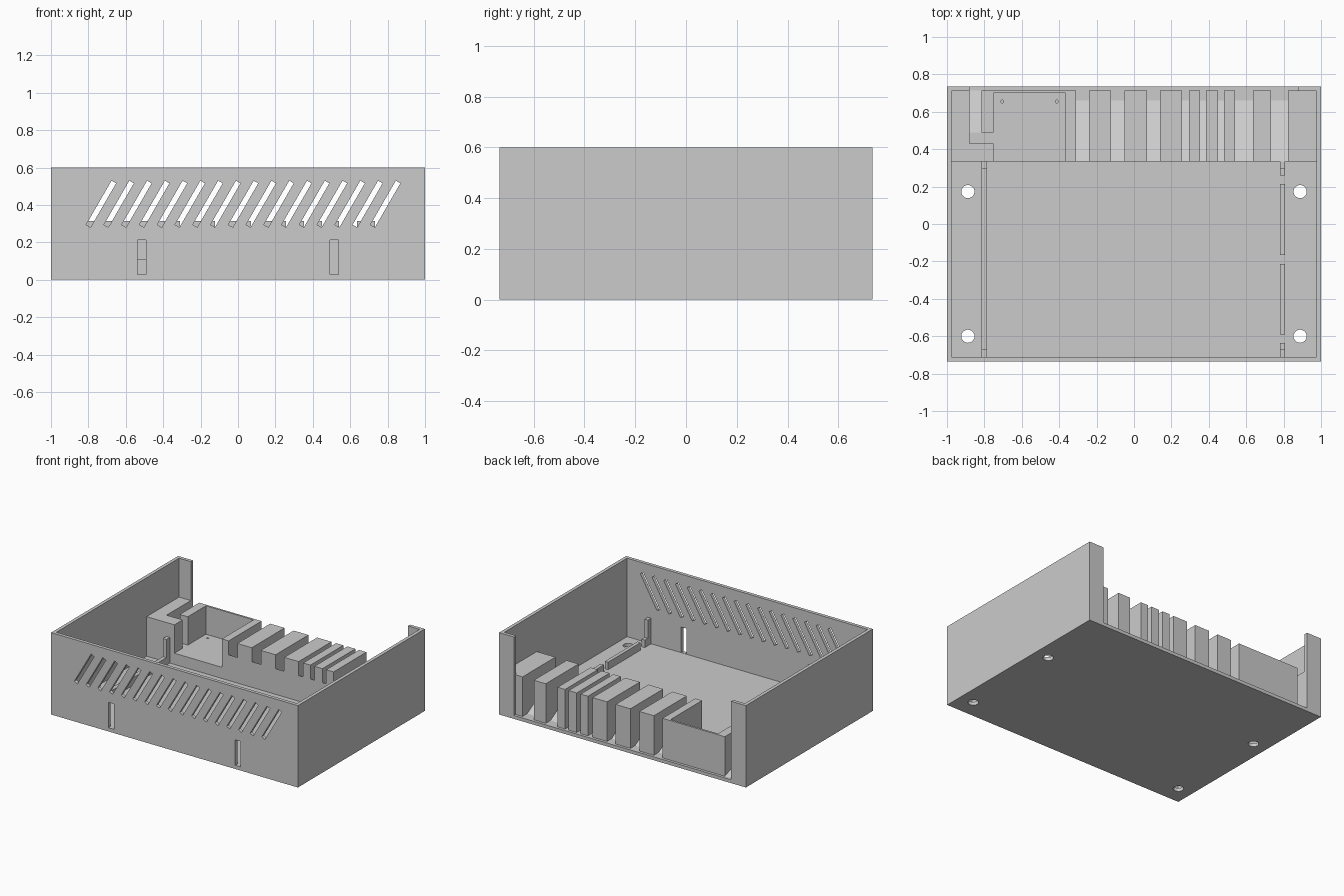
import bpy
import bmesh
import math
from mathutils import Matrix

cube = bpy.data.objects.get("Cube")
if cube:
    bpy.data.objects.remove(cube, do_unlink=True)

grey = bpy.data.materials.new("plain_grey")
grey.use_nodes = True
COLOUR = (0.6, 0.6, 0.6, 1)
grey.diffuse_color = COLOUR
grey.node_tree.nodes["Principled BSDF"].inputs["Base Color"].default_value = COLOUR

W, D, H = 1.0, 0.735, 0.6      # half width, half depth, height
T = 0.025                      # wall thickness
XI, YI = W - T, D - T          # inner faces
BY0, BY1, BZ = 0.335, 0.715, 0.315   # rear bank
TRAY_Z = 0.107


def finish(name, bm):
    bmesh.ops.recalc_face_normals(bm, faces=bm.faces)
    mesh = bpy.data.meshes.new(name)
    bm.to_mesh(mesh)
    bm.free()
    mesh.materials.append(grey)
    obj = bpy.data.objects.new(name, mesh)
    bpy.context.collection.objects.link(obj)
    return obj


def add_box(bm, x0, x1, y0, y1, z0, z1):
    size = Matrix.Diagonal((x1 - x0, y1 - y0, z1 - z0, 1))
    spot = Matrix.Translation(((x0 + x1) / 2, (y0 + y1) / 2, (z0 + z1) / 2))
    bmesh.ops.create_cube(bm, size=1, matrix=spot @ size)


def box(name, *bounds):
    bm = bmesh.new()
    add_box(bm, *bounds)
    return finish(name, bm)


def prism(name, x0, x1, profile):
    """Extrude a (y, z) profile along x."""
    bm = bmesh.new()
    face = bm.faces.new([bm.verts.new((x0, y, z)) for y, z in profile])
    out = bmesh.ops.extrude_face_region(bm, geom=[face])
    verts = [v for v in out["geom"] if isinstance(v, bmesh.types.BMVert)]
    bmesh.ops.translate(bm, verts=verts, vec=(x1 - x0, 0, 0))
    return finish(name, bm)


def add_cylinder(bm, x, y, z, radius, depth):
    bmesh.ops.create_cone(bm, cap_ends=True, segments=32, radius1=radius, radius2=radius,
                          depth=depth, matrix=Matrix.Translation((x, y, z)))


def cut(target, bm):
    """Subtract the cutter mesh and bake the result."""
    cutter = finish("cutter", bm)
    cutter.hide_render = True
    mod = target.modifiers.new("cut", 'BOOLEAN')
    mod.operation = 'DIFFERENCE'
    mod.solver = 'EXACT'
    mod.object = cutter
    graph = bpy.context.evaluated_depsgraph_get()
    baked = bpy.data.meshes.new_from_object(target.evaluated_get(graph))
    target.modifiers.clear()
    target.data = baked
    bpy.data.objects.remove(cutter, do_unlink=True)


# Floor with four screw holes
floor = box("floor", -W, W, -D, D, 0, T)
bm = bmesh.new()
for x in (-0.888, 0.888):
    for y in (-0.6, 0.173):
        add_cylinder(bm, x, y, 0, 0.035, 0.2)
cut(floor, bm)

# Side walls and rear corner returns
for side, s in (("right", -1), ("left", 1)):
    box(side + "_wall", *sorted((s * XI, s * W)), -D, D, T, H)
    box(side + "_rear_return", *sorted((s * 0.88, s * XI)), YI, D, T, H)

# Front wall with slanted vents and two upright slots
front = box("front_wall", -XI, XI, -D, -YI, T, H)
bm = bmesh.new()
for i in range(17):
    place = Matrix.Translation((-0.732 + 0.095 * i, -D, 0.405))
    tilt = Matrix.Rotation(math.radians(30), 4, 'Y')
    bmesh.ops.create_cube(bm, size=1, matrix=place @ tilt @ Matrix.Diagonal((0.028, 0.2, 0.272, 1)))
for x in (-0.514, 0.514):
    add_box(bm, x - 0.022, x + 0.022, -D - 0.1, -D + 0.1, 0.027, 0.213)
cut(front, bm)

# Rear bank: solid teeth alternating with sloping gaps
gaps = [(-0.31, -0.24), (-0.123, -0.05), (0.07, 0.14), (0.257, 0.294),
        (0.353, 0.385), (0.45, 0.48), (0.54, 0.636), (0.733, 0.824)]
start = -0.365
for i, (g0, g1) in enumerate(gaps + [(XI, None)]):
    box(f"rear_tooth_{i + 1}", start, g0, BY0, BY1, T, BZ)
    if g1 is not None:
        prism(f"rear_ramp_{i + 1}", g0, g1, [(BY0, T), (0.66, T), (BY0, 0.213)])
        start = g1

# Open tray with two pin holes and a thin back wall
tray = box("tray_floor", -0.75, -0.365, BY0, 0.70, T, TRAY_Z)
bm = bmesh.new()
for x in (-0.705, -0.413):
    add_cylinder(bm, x, 0.655, TRAY_Z, 0.008, 0.1)
cut(tray, bm)
box("tray_back_wall", -0.75, -0.365, 0.70, BY1, T, BZ)

# Cable channel running from the rear edge into the tray
box("channel_outer_block", -XI, -0.88, BY0, BY1, T, BZ)
box("channel_front_block", -0.88, -0.75, BY0, 0.43, T, BZ)
box("channel_inner_block", -0.815, -0.75, 0.49, BY1, T, BZ)
box("channel_floor", -0.88, -0.75, 0.43, 0.49, T, TRAY_Z)
prism("channel_ramp", -0.88, -0.815, [(0.49, T), (BY1, T), (0.49, TRAY_Z)])

# Low guide rails with taller end posts
RAIL_Z, POST_Z = 0.08, 0.213
box("right_rail", -0.815, -0.787, -YI, BY0, T, RAIL_Z)
for i, (y0, y1) in enumerate([(0.26, BY0), (-0.165, 0.215), (-0.59, -0.213), (-YI, -0.637)]):
    box(f"left_rail_{i + 1}", 0.78, 0.806, y0, y1, T, RAIL_Z)
for side, x0, x1 in (("right", -0.815, -0.787), ("left", 0.78, 0.806)):
    box(side + "_front_post", x0, x1, -YI, -0.672, T, POST_Z)
    box(side + "_rear_post", x0, x1, 0.295, BY0, T, POST_Z)
